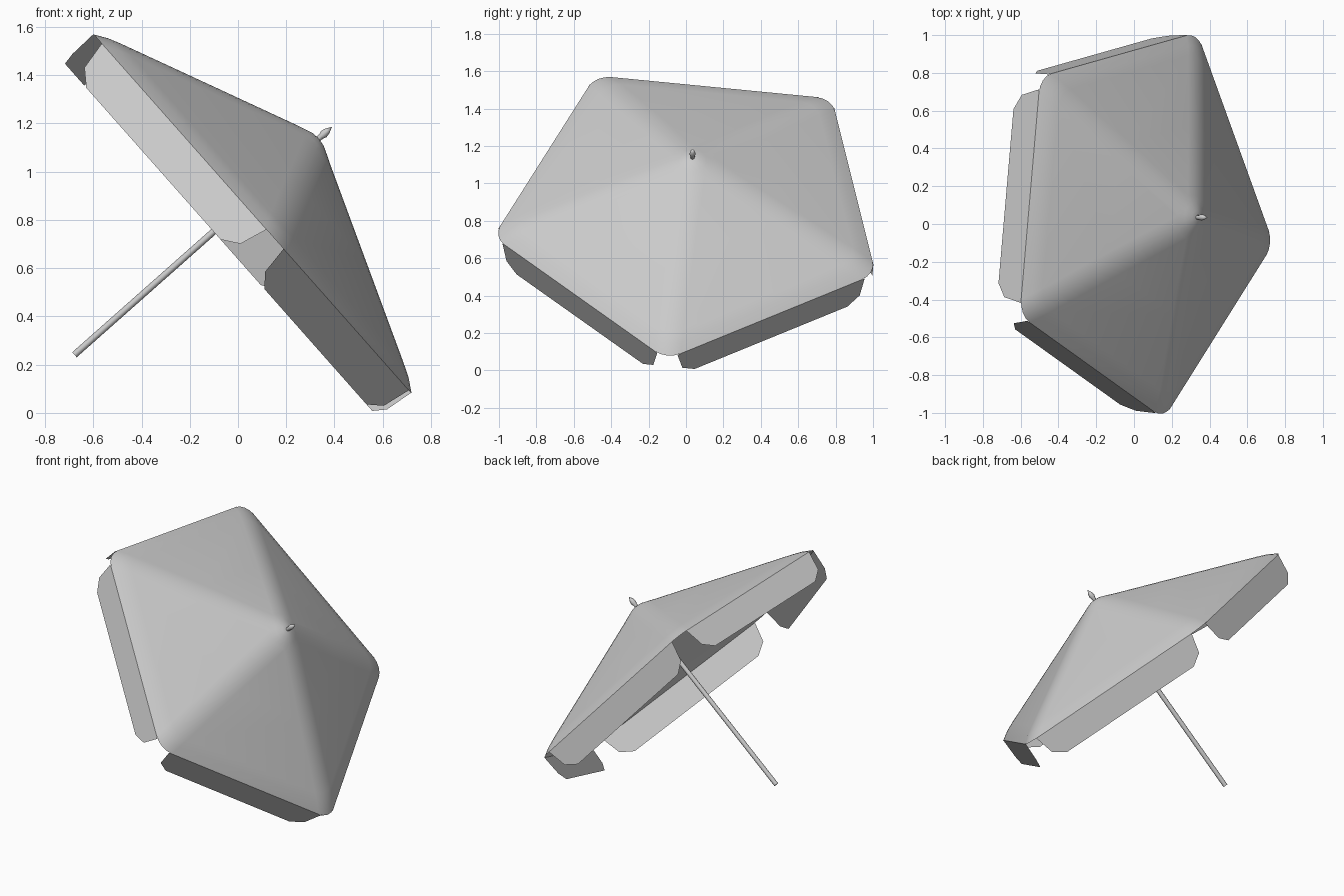
import bpy, bmesh
from math import sin, cos, pi, radians
from mathutils import Matrix, Vector

if "Cube" in bpy.data.objects:
    bpy.data.objects.remove(bpy.data.objects["Cube"])

# tilted frame: local z runs up the pole, origin in the middle of the rim
UP = Vector((0.749, 0, 0.663)).normalized()
SLOPE = Vector((-UP.z, 0, UP.x))
SIDE = UP.cross(SLOPE)
FRAME = Matrix((SLOPE, SIDE, UP)).transposed().to_4x4()
FRAME.translation = (0.026, 0.035, 0.864)
TURN = radians(-7.4)          # direction of the first canopy edge
APOTHEM = 0.877


def make(name, verts, faces, smooth=None):
    me = bpy.data.meshes.new(name)
    me.from_pydata([FRAME @ Vector(v) for v in verts], [], faces)
    bm = bmesh.new()
    bm.from_mesh(me)
    bmesh.ops.recalc_face_normals(bm, faces=bm.faces)
    bm.to_mesh(me)
    bm.free()
    ob = bpy.data.objects.new(name, me)
    bpy.context.collection.objects.link(ob)
    if smooth:
        bpy.ops.object.select_all(action='DESELECT')
        ob.select_set(True)
        bpy.context.view_layer.objects.active = ob
        bpy.ops.object.shade_smooth_by_angle(angle=radians(smooth))
    return ob


def rounded_pentagon(a, h, fillet=0.12, steps=4):
    f = min(fillet, a * 0.9)
    pts = []
    for k in range(5):
        mid = TURN + pi / 5 + k * 2 * pi / 5
        d = (a - f) / cos(pi / 5)
        for i in range(steps + 1):
            t = mid + (i / steps - 0.5) * 2 * pi / 5
            pts.append((d * cos(mid) + f * cos(t), d * sin(mid) + f * sin(t), h))
    return pts


def loft(rings, tip=None):
    n = len(rings[0])
    verts = [p for r in rings for p in r]
    faces = [(j * n + i, j * n + (i + 1) % n, (j + 1) * n + (i + 1) % n, (j + 1) * n + i)
             for j in range(len(rings) - 1) for i in range(n)]
    if tip:
        verts.append(tip)
        b = (len(rings) - 1) * n
        faces += [(b + i, b + (i + 1) % n, len(verts) - 1) for i in range(n)]
    return verts, faces


def circle(r, h, n=8):
    return [(r * cos(2 * pi * i / n), r * sin(2 * pi * i / n), h) for i in range(n)]


# canopy: rounded five-sided pyramid, open below
profile = [(APOTHEM, 0), (0.83, 0.034), (0.78, 0.06), (0.45, 0.217),
           (0.12, 0.373), (0.075, 0.392), (0.035, 0.408)]
make("canopy", *loft([rounded_pentagon(a, h) for a, h in profile], (0, 0, 0.413)), smooth=50)

# valance flaps hanging from each edge, with clipped lower corners
half = [(0.57, 0), (0.54, -0.12), (0.465, -0.17)]
outline = half + [(-s, h) for s, h in reversed(half)]
for k in range(5):
    t = TURN + k * 2 * pi / 5
    verts = [(APOTHEM * cos(t) - s * sin(t), APOTHEM * sin(t) + s * cos(t), h) for s, h in outline]
    make(f"valance_flap_{k + 1}", verts, [tuple(range(len(outline)))])

# pole
v, f = loft([circle(0.014, -0.94), circle(0.014, 0.41)])
f += [tuple(range(8)), tuple(range(8, 16))]
make("pole", v, f, smooth=50)

# finial on top
make("finial", *loft([circle(0.011, 0.40), circle(0.012, 0.425), circle(0.017, 0.44),
                      circle(0.013, 0.46)], (0, 0, 0.485)), smooth=50)
